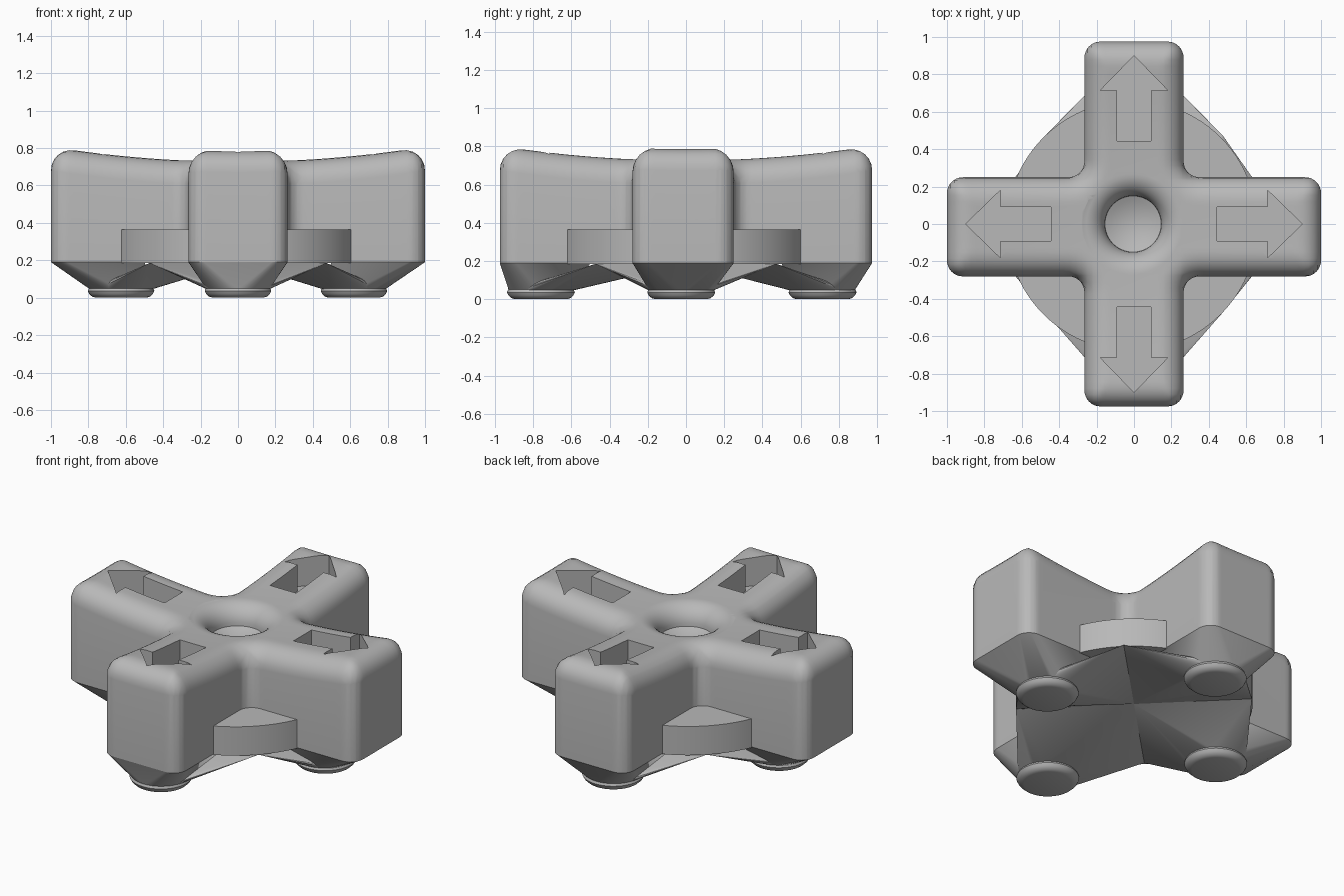
import bpy, bmesh, math
from mathutils import Vector, Matrix

if "Cube" in bpy.data.objects:
    bpy.data.objects.remove(bpy.data.objects["Cube"])

grey = bpy.data.materials.new("plain grey")
grey.use_nodes = True
grey.diffuse_color = (0.48, 0.48, 0.48, 1)
grey.node_tree.nodes["Principled BSDF"].inputs["Base Color"].default_value = (0.48, 0.48, 0.48, 1)

BASE, ROUND = 0.19, 0.13          # underside height of the cross, top edge radius
WEB = 0.185                       # height of the web ridges
HALF, MID = 0.265, -0.015         # arm half width, sideways arm centre line
FOOT_R = 0.178


def make(name, bm):
    bmesh.ops.recalc_face_normals(bm, faces=bm.faces[:])
    mesh = bpy.data.meshes.new(name)
    bm.to_mesh(mesh)
    bm.free()
    mesh.materials.append(grey)
    obj = bpy.data.objects.new(name, mesh)
    bpy.context.collection.objects.link(obj)
    return obj


def activate(obj):
    bpy.ops.object.select_all(action='DESELECT')
    obj.select_set(True)
    bpy.context.view_layer.objects.active = obj


def smooth(obj, angle=35):
    activate(obj)
    bpy.ops.object.shade_smooth_by_angle(angle=math.radians(angle))


def carve(obj, cutter):
    mod = obj.modifiers.new("carve", 'BOOLEAN')
    mod.operation, mod.solver, mod.object = 'DIFFERENCE', 'EXACT', cutter
    activate(obj)
    bpy.ops.object.modifier_apply(modifier=mod.name)
    bpy.data.objects.remove(cutter)


def lathe(name, profile, centre, steps=48):
    bm = bmesh.new()
    verts = [bm.verts.new((r, 0, z)) for r, z in profile]
    edges = [bm.edges.new(pair) for pair in zip(verts, verts[1:])]
    bmesh.ops.spin(bm, geom=verts + edges, cent=(0, 0, 0), axis=(0, 0, 1),
                   angle=math.tau, steps=steps)
    bmesh.ops.remove_doubles(bm, verts=bm.verts[:], dist=1e-5)
    bmesh.ops.translate(bm, verts=bm.verts[:], vec=(*centre, 0))
    return make(name, bm)


def prism(name, points, low, high):
    bm = bmesh.new()
    face = bm.faces.new([bm.verts.new((x, y, low)) for x, y in points])
    out = bmesh.ops.extrude_face_region(bm, geom=[face], use_keep_orig=True)
    for v in out["geom"]:
        if isinstance(v, bmesh.types.BMVert):
            v.co.z = high
    return make(name, bm)


def hull(name, points):
    bm = bmesh.new()
    verts = [bm.verts.new(p) for p in points]
    out = bmesh.ops.convex_hull(bm, input=verts)
    spare = [v for v in out["geom_interior"] if isinstance(v, bmesh.types.BMVert)]
    bmesh.ops.delete(bm, geom=spare, context='VERTS')
    return make(name, bm)


def ring(centre, radius, n=48):
    return [(centre[0] + radius * math.cos(math.tau * i / n),
             centre[1] + radius * math.sin(math.tau * i / n)) for i in range(n)]


def rounded(corners, radius, n=8):
    pts = []
    for i, p in enumerate(corners):
        u = (corners[i - 1] - p).normalized()
        v = (corners[(i + 1) % len(corners)] - p).normalized()
        c = p + radius * (u + v)
        for k in range(n + 1):
            t = math.pi / 2 * k / n
            pts.append(c - radius * (v * math.cos(t) + u * math.sin(t)))
    return pts


# Outline of the four arms
X, Y = 1.0, 0.975
yl, yh = MID - HALF, MID + HALF
corners = [Vector(c) for c in (
    (X, yl), (X, yh), (HALF, yh), (HALF, Y), (-HALF, Y), (-HALF, yh),
    (-X, yh), (-X, yl), (-HALF, yl), (-HALF, -Y), (HALF, -Y), (HALF, yl))]
outline = rounded(corners, 0.085)


def edge_distance(p):
    best = 9.0
    for i, a in enumerate(outline):
        d = a - outline[i - 1]
        t = max(0, min(1, (p - outline[i - 1]).dot(d) / d.length_squared))
        best = min(best, (p - outline[i - 1] - d * t).length)
    return best


def top_height(p):
    inset = max(0, ROUND - edge_distance(p))
    return 0.725 + 0.08 * p.length_squared - ROUND + math.sqrt(max(0, ROUND ** 2 - inset ** 2))


# Cross pad: outline sliced into a grid, extruded, with a dished and rounded top
bm = bmesh.new()
bm.faces.new([bm.verts.new((p.x, p.y, BASE)) for p in outline])
offsets = [ROUND * (1 - math.cos(math.radians(a))) for a in range(15, 91, 15)]
for axis, limits in ((Vector((1, 0, 0)), ((X, -X), (HALF, -HALF))),
                     (Vector((0, 1, 0)), ((Y, -Y), (yh, yl)))):
    cuts = [0.0312 * i + 0.0007 for i in range(-32, 33)]
    dense = [h - o for h, l in limits for o in offsets] + [l + o for h, l in limits for o in offsets]
    cuts = [c for c in cuts if min(abs(c - d) for d in dense) > 0.008
            and min(abs(c - e) for pair in limits for e in pair) > 0.008]
    for c in cuts + dense:
        bmesh.ops.bisect_plane(bm, geom=bm.verts[:] + bm.edges[:] + bm.faces[:], dist=1e-5,
                               plane_co=axis * c, plane_no=axis)
out = bmesh.ops.extrude_face_region(bm, geom=bm.faces[:], use_keep_orig=True)
for v in out["geom"]:
    if isinstance(v, bmesh.types.BMVert):
        v.co.z = top_height(v.co.xy)
cross = make("cross_pad", bm)

# Round dimple in the middle with a soft rim
bowl = [(0.15 * i / 6, 0.575 + 0.036 * (i / 6) ** 2) for i in range(7)]
rim = [(0.27 - 0.12 * math.cos(t), 0.611 + 0.12 * math.sin(t))
       for t in (math.radians(a) for a in range(10, 91, 10))]
carve(cross, lathe("dimple_cutter", bowl + rim + [(0.31, 0.75), (0.31, 1), (0, 1)], (-0.005, 0), 64))

# Arrow recesses, one on each arm
arrow = [(0.445, -0.09), (0.715, -0.09), (0.715, -0.18), (0.9, 0),
         (0.715, 0.18), (0.715, 0.09), (0.445, 0.09)]
for quarter in range(4):
    turn = Matrix.Rotation(quarter * math.pi / 2, 2)
    carve(cross, prism("arrow_cutter", [turn @ Vector(p) for p in arrow], 0.6, 1.0))
smooth(cross, 40)

# Flange disc showing between the arms
disc = prism("flange_disc", ring((-0.01, -0.01), 0.67, 96), WEB, 0.365)
smooth(disc)

# Feet, tapered leg under each arm, and sloping webs joining them to the middle
feet = {"left": ((1, 0), (0.62, -0.025)), "back": ((0, 1), (0, 0.715)),
        "right": ((-1, 0), (-0.625, -0.025)), "front": ((0, -1), (0, -0.76))}
foot_profile = [(0, 0), (0.135, 0), (0.155, 0.006), (0.17, 0.02), (FOOT_R, 0.036),
                (0.172, 0.05), (0, 0.05)]
for side, (direction, centre) in feet.items():
    d = Vector(direction)
    across = Vector((-d.y, d.x))
    shift = Vector((0, MID * abs(d.x)))
    smooth(lathe(side + "_foot", foot_profile, centre), 30)
    sole = [(x, y, 0.046) for x, y in ring(centre, 0.168)]
    tip = [p for p in outline if p.dot(d) > 0.5]
    tip += [d * 0.5 + across * s * HALF + shift for s in (-1, 1)]
    smooth(hull(side + "_leg", [(p.x, p.y, BASE) for p in tip] + sole), 30)
    ridge = [d * 0.474 + across * s * 0.474 for s in (-1, 1)]
    smooth(hull(side + "_web", [(0, 0, WEB)] + [(p.x, p.y, WEB) for p in ridge] + sole), 20)
